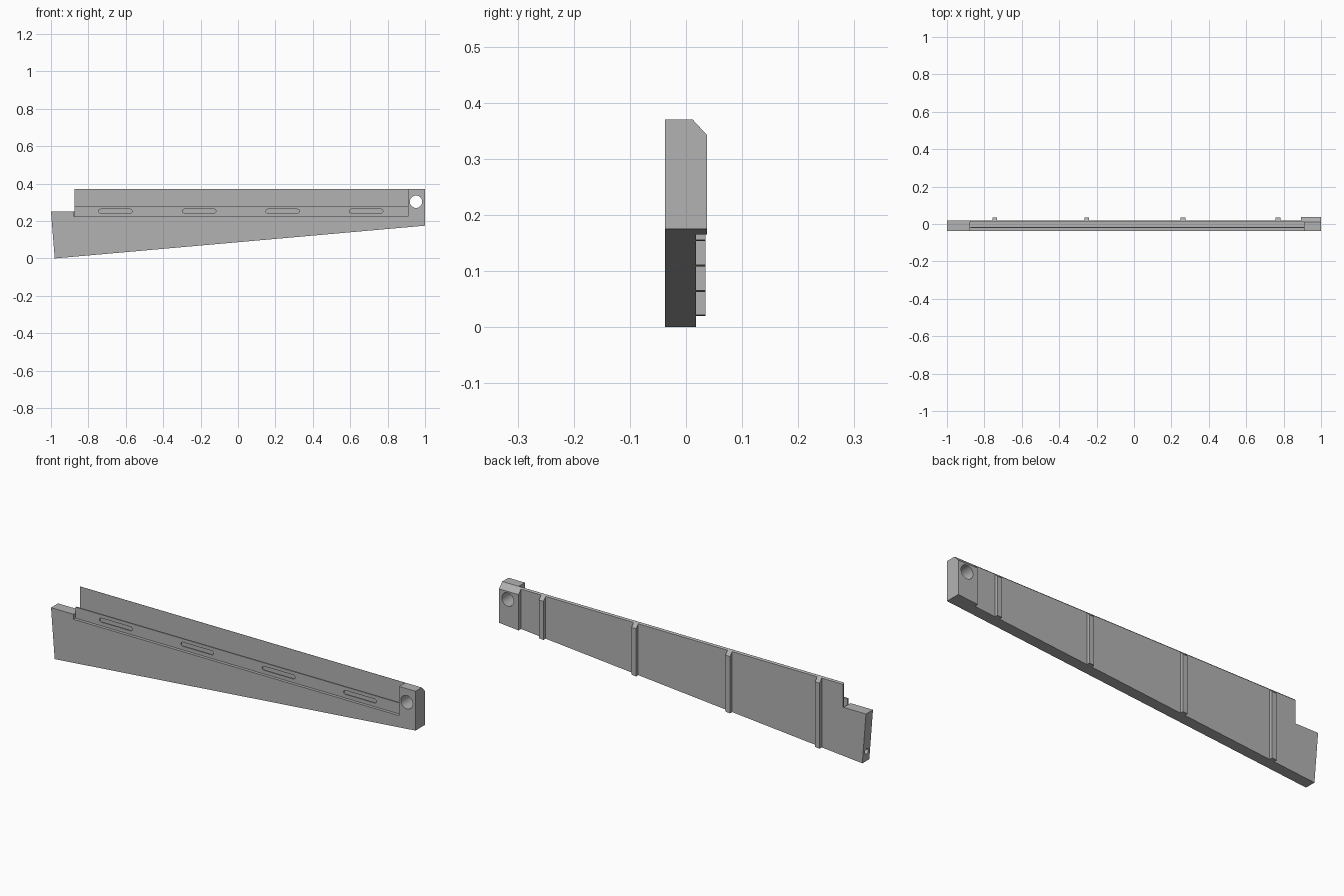
import bpy, bmesh, math
from mathutils import Vector

if "Cube" in bpy.data.objects:
    bpy.data.objects.remove(bpy.data.objects["Cube"], do_unlink=True)

grey = bpy.data.materials.new("neutral grey")
grey.use_nodes = True
grey.diffuse_color = (0.45, 0.45, 0.45, 1)
grey.node_tree.nodes["Principled BSDF"].inputs["Base Color"].default_value = (0.45, 0.45, 0.45, 1)

FRONT, BACK, TOP = -0.037, 0.018, 0.37
LEFT, RIGHT = -0.875, 0.91          # ends of the channel


def prism(name, outline, lo, hi, axis="y"):
    """Extrude an outline: (x, z) along y, or (y, z) along x."""
    def point(a, b, depth):
        return Vector((a, depth, b)) if axis == "y" else Vector((depth, a, b))
    bm = bmesh.new()
    base = bm.faces.new([bm.verts.new(point(a, b, lo)) for a, b in outline])
    moved = bmesh.ops.extrude_face_region(bm, geom=[base])["geom"]
    bmesh.ops.translate(bm, verts=[v for v in moved if isinstance(v, bmesh.types.BMVert)],
                        vec=point(0, 0, hi - lo))
    bmesh.ops.recalc_face_normals(bm, faces=bm.faces)
    mesh = bpy.data.meshes.new(name)
    bm.to_mesh(mesh)
    bm.free()
    mesh.materials.append(grey)
    obj = bpy.data.objects.new(name, mesh)
    bpy.context.collection.objects.link(obj)
    return obj


def box(x0, x1, z0, z1):
    return [(x0, z0), (x1, z0), (x1, z1), (x0, z1)]


def stadium(cx, cz, half, r, steps=12):
    """Circle outline stretched along its first axis."""
    pts = []
    for side in (1, -1):
        for i in range(steps + 1):
            t = math.pi * (i / steps - 0.5)
            pts.append((cx + side * (half + r * math.cos(t)), cz + side * r * math.sin(t)))
    return pts


def circle(cx, cz, r, n=32):
    return [(cx + r * math.cos(i * math.tau / n), cz + r * math.sin(i * math.tau / n))
            for i in range(n)]


def cut(obj, *tool):
    """Subtract a temporary prism from the object."""
    cutter = prism("cutter", *tool)
    cutter.hide_render = True
    mod = obj.modifiers.new("cut", "BOOLEAN")
    mod.operation, mod.solver, mod.object = "DIFFERENCE", "EXACT", cutter
    bpy.context.view_layer.objects.active = obj
    bpy.ops.object.modifier_apply(modifier=mod.name)
    bpy.data.objects.remove(cutter, do_unlink=True)


def bottom(x):
    return 0.175 * (x + 0.98) / 1.98


def cut_chamfer(obj):
    cut(obj, [(0.012, TOP), (0.062, 0.316), (0.062, 0.45), (0.012, 0.45)], -1.1, 1.1, "x")


def cut_bolt_hole(obj):
    cut(obj, circle(0.952, 0.303, 0.033), -0.2, 0.2)


# Tapered main plate with end tab, front recess and thin back wall
body = prism("tapered_body", [(-0.98, 0), (1, bottom(1)), (1, TOP), (LEFT, TOP),
                              (LEFT, 0.25), (-1, 0.25)], FRONT, BACK)
cut(body, box(LEFT - 0.002, RIGHT, 0.225, 0.5), -0.2, 0.011)
cut_chamfer(body)
cut_bolt_hole(body)
cut(body, circle(-0.01, 0.05, 0.014, 20), -1.2, -0.9, "x")

# Thicker mounting block behind the right end
pad = prism("mounting_pad", [(0.893, bottom(0.893)), (1, bottom(1)), (1, TOP), (0.893, TOP)],
            0.017, 0.037)
cut_chamfer(pad)
cut_bolt_hole(pad)

# Slotted strip in front of the channel
strip = prism("slotted_strip", box(LEFT, RIGHT + 0.005, 0.22, 0.28), -0.022, -0.015)
for x in (-0.655, -0.208, 0.238, 0.685):
    cut(strip, stadium(x, 0.253, 0.08, 0.01), -0.1, 0.1)

# Back ribs
for i, x in enumerate((-0.745, -0.253, 0.262, 0.77)):
    a, b = x - 0.0125, x + 0.0125
    rib = prism(f"back_rib_{i + 1}", [(a, bottom(a)), (b, bottom(b)), (b, TOP), (a, TOP)],
                0.017, 0.035)
    cut_chamfer(rib)

# Smooth the round holes while keeping hard edges
bpy.ops.object.select_all(action="DESELECT")
for obj in (body, pad, strip):
    obj.select_set(True)
bpy.context.view_layer.objects.active = body
bpy.ops.object.shade_smooth_by_angle(angle=math.radians(30))
